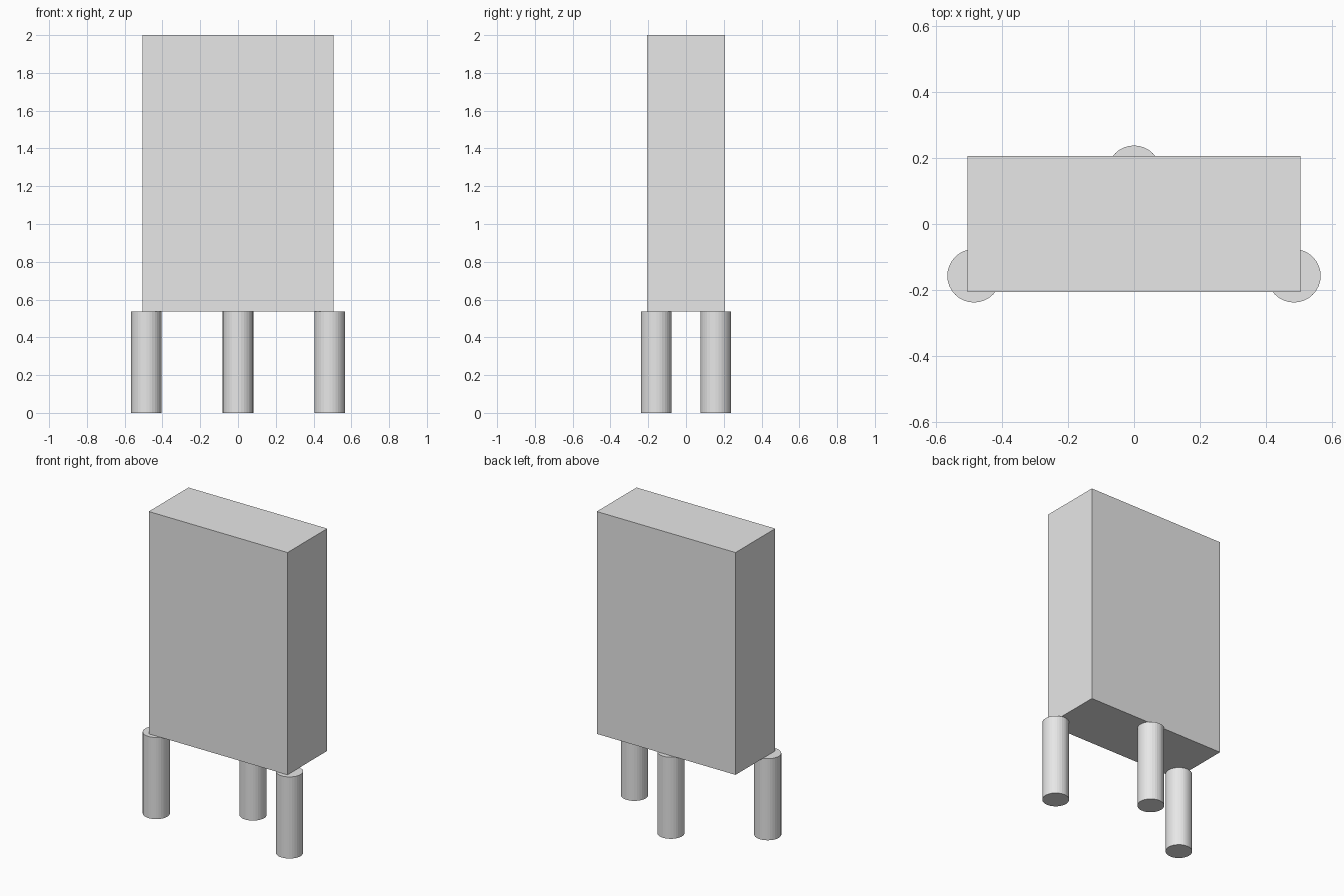
import bpy

cube = bpy.data.objects.get("Cube")
if cube:
    bpy.data.objects.remove(cube, do_unlink=True)

# Single plain grey
grey = bpy.data.materials.new("light_grey")
grey.use_nodes = True
colour = (0.8, 0.8, 0.8, 1)
grey.diffuse_color = colour
grey.node_tree.nodes["Principled BSDF"].inputs["Base Color"].default_value = colour

LEG_HEIGHT = 0.537
LEG_RADIUS = 0.081
WIDTH, DEPTH, TOP = 1.01, 0.413, 2.0


def finish(name):
    obj = bpy.context.object
    obj.name = name
    obj.data.materials.append(grey)
    return obj


# Upright slab body
bpy.ops.mesh.primitive_cube_add(size=1, location=(0, 0, (LEG_HEIGHT + TOP) / 2))
body = finish("body")
body.scale = (WIDTH, DEPTH, TOP - LEG_HEIGHT)

# Three round legs: two at the front corners, one at the middle of the back
legs = {
    "front_left_leg": (0.485, -0.157),
    "front_right_leg": (-0.485, -0.157),
    "back_leg": (0, 0.157),
}
for name, (x, y) in legs.items():
    bpy.ops.mesh.primitive_cylinder_add(
        vertices=32, radius=LEG_RADIUS, depth=LEG_HEIGHT,
        location=(x, y, LEG_HEIGHT / 2))
    finish(name)
